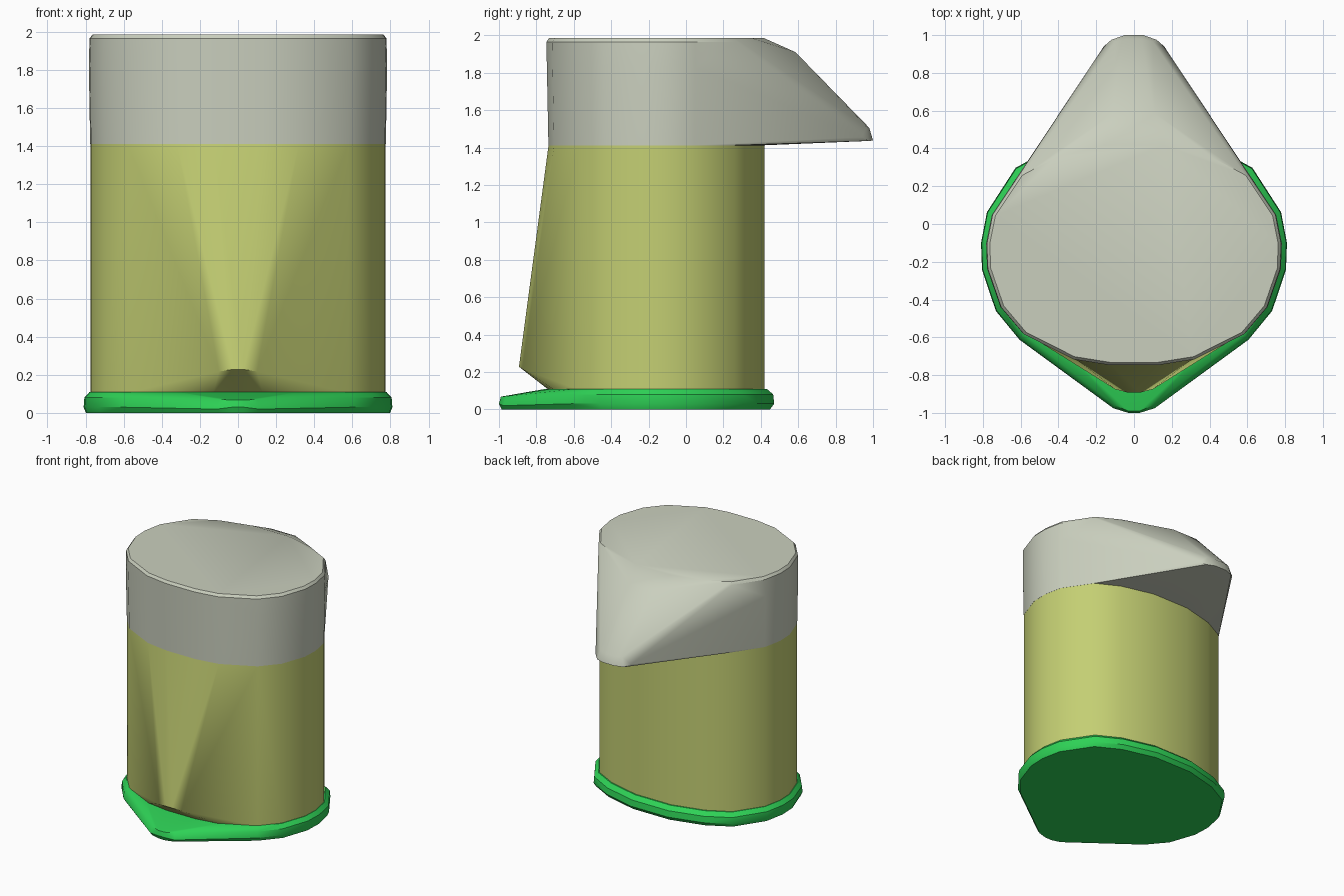
import bpy, bmesh, math

if "Cube" in bpy.data.objects:
    bpy.data.objects.remove(bpy.data.objects["Cube"])


def material(name, rgb):
    lin = [((c / 255 + 0.055) / 1.055) ** 2.4 for c in rgb] + [1.0]
    m = bpy.data.materials.new(name)
    m.use_nodes = True
    m.diffuse_color = lin
    bsdf = m.node_tree.nodes["Principled BSDF"]
    bsdf.inputs["Base Color"].default_value = lin
    bsdf.inputs["Roughness"].default_value = 0.8
    return m


green = material("leaf green", (46, 210, 86))
yellow = material("olive yellow", (196, 207, 115))
grey = material("warm grey", (202, 207, 190))

# Half outline of the oval section, front to back, relative to its middle
MID = -0.155
HALF = [(0.13, -0.58), (0.32, -0.55), (0.58, -0.42), (0.70, -0.28), (0.77, -0.08),
        (0.775, 0.05), (0.745, 0.20), (0.60, 0.415), (0.42, 0.51), (0.16, 0.575)]


def mirrored(points):
    return points + [(-x, y, z) for x, y, z in points if x]


def ring(z, s=1.0, sy=None):
    return mirrored([(x * s, MID + y * (sy or s), z) for x, y in HALF])


def hull(name, points, mat, angle=30):
    """Solid skin stretched round the given rings and tip points."""
    bm = bmesh.new()
    for p in points:
        bm.verts.new(p)
    res = bmesh.ops.convex_hull(bm, input=bm.verts)
    loose = {g for g in res["geom_interior"] + res["geom_unused"]
             if isinstance(g, bmesh.types.BMVert)}
    bmesh.ops.delete(bm, geom=list(loose), context="VERTS")
    bmesh.ops.dissolve_limit(bm, angle_limit=math.radians(0.5),
                             verts=bm.verts, edges=bm.edges)
    bmesh.ops.recalc_face_normals(bm, faces=bm.faces)
    me = bpy.data.meshes.new(name)
    bm.to_mesh(me)
    bm.free()
    me.materials.append(mat)
    ob = bpy.data.objects.new(name, me)
    bpy.context.collection.objects.link(ob)
    bpy.ops.object.select_all(action="DESELECT")
    ob.select_set(True)
    bpy.context.view_layer.objects.active = ob
    bpy.ops.object.shade_smooth_by_angle(angle=math.radians(angle))
    return ob


# Foot plate with a rounded rim and a pointed front lip
hull("base_plate",
     ring(0.0, 1.03, 1.05) + ring(0.03, 1.045, 1.09) + ring(0.08, 1.04, 1.08)
     + ring(0.11, 1.005, 1.02)
     + mirrored([(0.10, -0.965, 0.0), (0.11, -0.975, 0.02), (0.10, -0.96, 0.07),
                 (0.03, -0.985, 0.0), (0.03, -1.0, 0.03), (0.03, -0.99, 0.068)]),
     green)

# Body, drawn out to a low bulge at the front
hull("body",
     ring(0.105) + ring(1.412)
     + mirrored([(0.03, -0.893, 0.228), (0.10, -0.875, 0.217)]),
     yellow)

# Cap with a sloping peak at the back
hull("cap",
     ring(1.412, 1.001) + ring(1.83, 1.01, 1.015) + ring(1.965, 1.005, 1.02)
     + ring(1.985, 0.985, 0.995)
     + mirrored([(0.11, 0.585, 1.91), (0.16, 0.55, 1.905),
                 (0.10, 0.965, 1.51), (0.04, 0.98, 1.505),
                 (0.16, 0.94, 1.455), (0.12, 0.975, 1.435), (0.05, 1.0, 1.437)]),
     grey)
